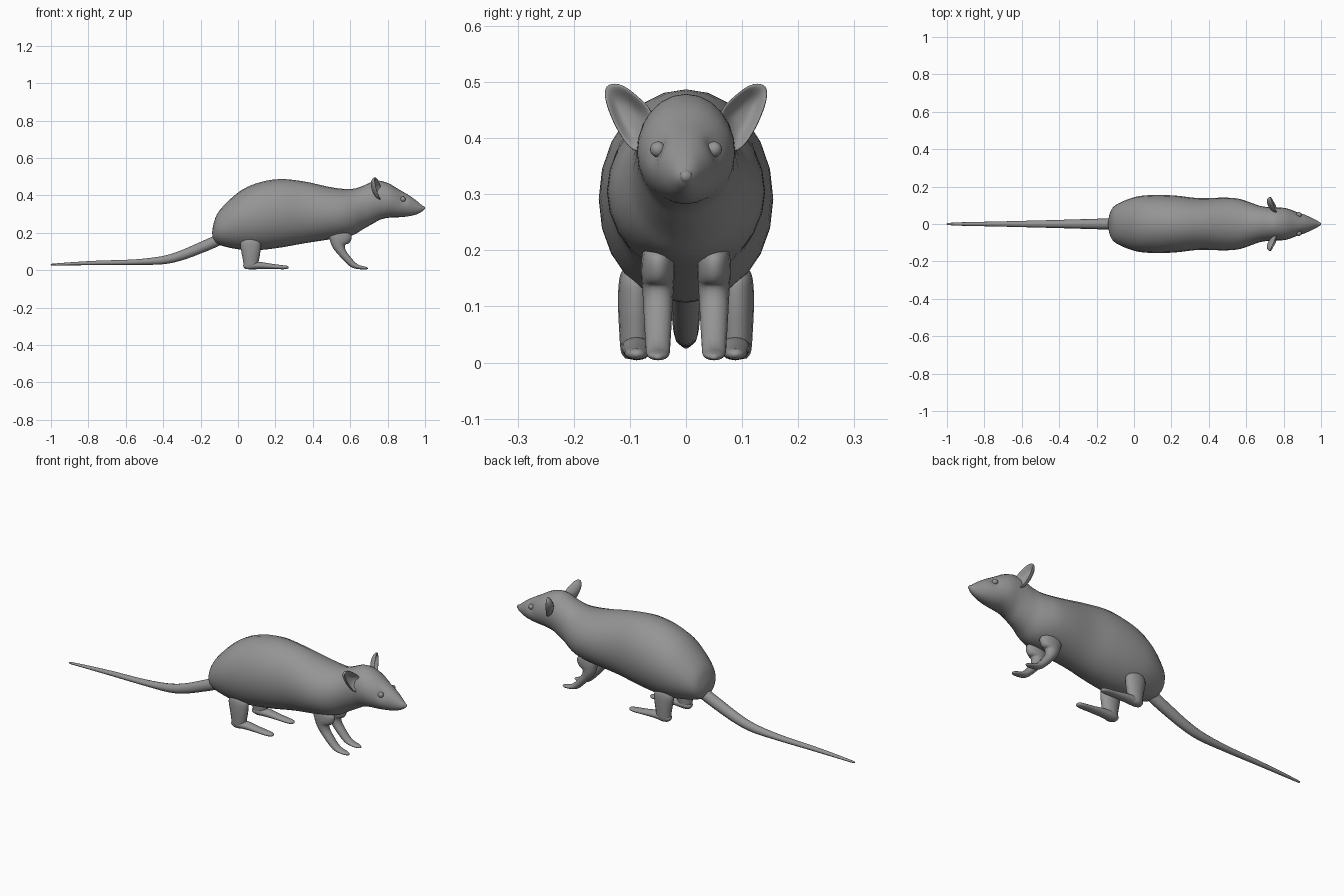
import bpy, bmesh, math
from mathutils import Vector

cube = bpy.data.objects.get("Cube")
if cube:
    bpy.data.objects.remove(cube, do_unlink=True)

fur = bpy.data.materials.new("grey fur")
fur.use_nodes = True
colour = (0.3, 0.3, 0.3, 1)
fur.diffuse_color = colour
fur.node_tree.nodes["Principled BSDF"].inputs["Base Color"].default_value = colour


def finish(name, bm):
    """Turn a bmesh into a smooth shaded object."""
    bmesh.ops.recalc_face_normals(bm, faces=bm.faces[:])
    mesh = bpy.data.meshes.new(name)
    bm.to_mesh(mesh)
    bm.free()
    mesh.materials.append(fur)
    mesh.shade_smooth()
    obj = bpy.data.objects.new(name, mesh)
    bpy.context.collection.objects.link(obj)
    return obj


def skin(bm, rings):
    """Bridge rings of points and close both ends."""
    loops = [[bm.verts.new(p) for p in ring] for ring in rings]
    n = len(loops[0])
    for a, b in zip(loops, loops[1:]):
        for i in range(n):
            j = (i + 1) % n
            bm.faces.new((a[i], a[j], b[j], b[i]))
    bm.faces.new(loops[0])
    bm.faces.new(loops[-1])


def spline(keys, steps):
    """Catmull-Rom interpolation through key tuples."""
    k = [Vector(p) for p in keys]
    k = [k[0] * 2 - k[1]] + k + [k[-1] * 2 - k[-2]]
    out = []
    for a, b, c, d in zip(k, k[1:], k[2:], k[3:]):
        for s in range(steps):
            t = s / steps
            out.append((b * 2 + (c - a) * t + (a * 2 - b * 5 + c * 4 - d) * t ** 2
                        + (b * 3 - a - c * 3 + d) * t ** 3) / 2)
    return out + [k[-2]]


def loft(name, keys, y=0, sides=16, steps=4, upright=False, shape=None):
    """Sweep an ellipse along x, z keys with y radius and in-plane radius."""
    pts = spline(keys, steps)
    rings = []
    for i, p in enumerate(pts):
        d = pts[min(i + 1, len(pts) - 1)] - pts[max(i - 1, 0)]
        up = Vector((0, 0, 1)) if upright else Vector((-d[1], 0, d[0])).normalized()
        ry, rz = max(p[2], .001), max(p[3], .001)
        ring = []
        for s in range(sides):
            a = math.tau * s / sides
            v = Vector((p[0], y + ry * math.cos(a), p[1])) + up * rz * math.sin(a)
            ring.append(shape(v) if shape else v)
        rings.append(ring)
    bm = bmesh.new()
    skin(bm, rings)
    return finish(name, bm)


def ball(name, centre, radius):
    bm = bmesh.new()
    bmesh.ops.create_uvsphere(bm, u_segments=16, v_segments=10, radius=radius)
    bmesh.ops.translate(bm, vec=centre, verts=bm.verts[:])
    return finish(name, bm)


EYE = Vector((.882, .052, .38))


def sockets(v):
    """Press shallow eye sockets into the head."""
    dist = (Vector((v.x, abs(v.y), v.z)) - EYE).length
    dent = .011 * math.exp(-(dist / .022) ** 2)
    return Vector((v.x, v.y - math.copysign(dent, v.y), v.z))


# Body and head: x, top, bottom, half width
outline = [
    (-.138, .205, .195, .01), (-.13, .25, .162, .055), (-.1, .318, .135, .1),
    (0, .415, .112, .143), (.1, .465, .107, .155), (.22, .487, .12, .152),
    (.35, .475, .143, .138), (.48, .447, .163, .141), (.56, .435, .175, .135),
    (.62, .436, .19, .116), (.67, .452, .22, .098), (.72, .474, .248, .09),
    (.76, .478, .27, .088), (.81, .462, .281, .085), (.86, .432, .283, .069),
    (.91, .403, .288, .051), (.95, .375, .297, .033), (.98, .35, .311, .018),
    (.997, .337, .325, .005)]
loft("body_and_head", [(x, (t + b) / 2, w, (t - b) / 2) for x, t, b, w in outline],
     sides=24, steps=4, upright=True, shape=sockets)

# Tail
loft("tail", [(-.08, .175, .03, .03), (-.13, .15, .029, .03), (-.2, .12, .028, .029),
              (-.3, .08, .025, .026), (-.4, .054, .022, .022), (-.55, .043, .018, .015),
              (-.75, .039, .013, .012), (-.9, .034, .01, .008), (-.99, .03, .006, .005),
              (-1, .03, .002, .002)], sides=12)

ball("nose", (.989, 0, .332), .011)

# Ear outline in y, z, listed around the rim
rim = [(.05, .44), (.08, .468), (.113, .497), (.14, .496), (.147, .478),
       (.132, .432), (.108, .39), (.078, .365)]
ear_mid = Vector((.1, .437))


def ear_ring(scale, shift, side):
    ring = []
    for p in rim:
        q = ear_mid + (Vector(p) - ear_mid) * scale
        x = .765 - .38 * max(q.x - .06, 0) - .1 * (q.y - .437) + shift
        ring.append((x, side * q.x, q.y))
    return ring


for label, side in (("left", 1), ("right", -1)):
    # Cupped ear
    bm = bmesh.new()
    skin(bm, [ear_ring(s, h, side) for s, h in
              ((.2, -.022), (.55, -.018), (.86, 0), (1.03, .004), (1.04, -.006),
               (.75, -.024), (.3, -.034))])
    ear = finish(label + "_ear", bm)
    ear.modifiers.new("smooth", "SUBSURF").levels = 2

    ball(label + "_eye", (EYE.x, side * (EYE.y - .002), EYE.z), .014)

    # Hind leg and long foot
    loft(label + "_hind_leg",
         [(.07, .175, .008, .015), (.068, .163, .024, .042), (.067, .14, .03, .055),
          (.069, .1, .031, .051), (.069, .055, .029, .043), (.068, .02, .026, .037),
          (.068, .007, .018, .03)], y=side * .09)
    loft(label + "_hind_foot",
         [(.028, .022, .006, .005), (.037, .023, .02, .015), (.07, .025, .027, .021),
          (.12, .025, .026, .019), (.18, .02, .023, .014), (.235, .016, .021, .011),
          (.262, .015, .014, .009), (.271, .014, .004, .003)], y=side * .088)

    # Front leg bending forward into the paw
    loft(label + "_front_leg",
         [(.555, .22, .01, .02), (.55, .2, .026, .056), (.544, .168, .03, .06),
          (.539, .135, .028, .038), (.553, .1, .026, .024), (.582, .063, .024, .02),
          (.615, .03, .022, .017), (.645, .017, .021, .011), (.675, .012, .017, .008),
          (.69, .01, .008, .005), (.694, .01, .002, .002)], y=side * .05)
